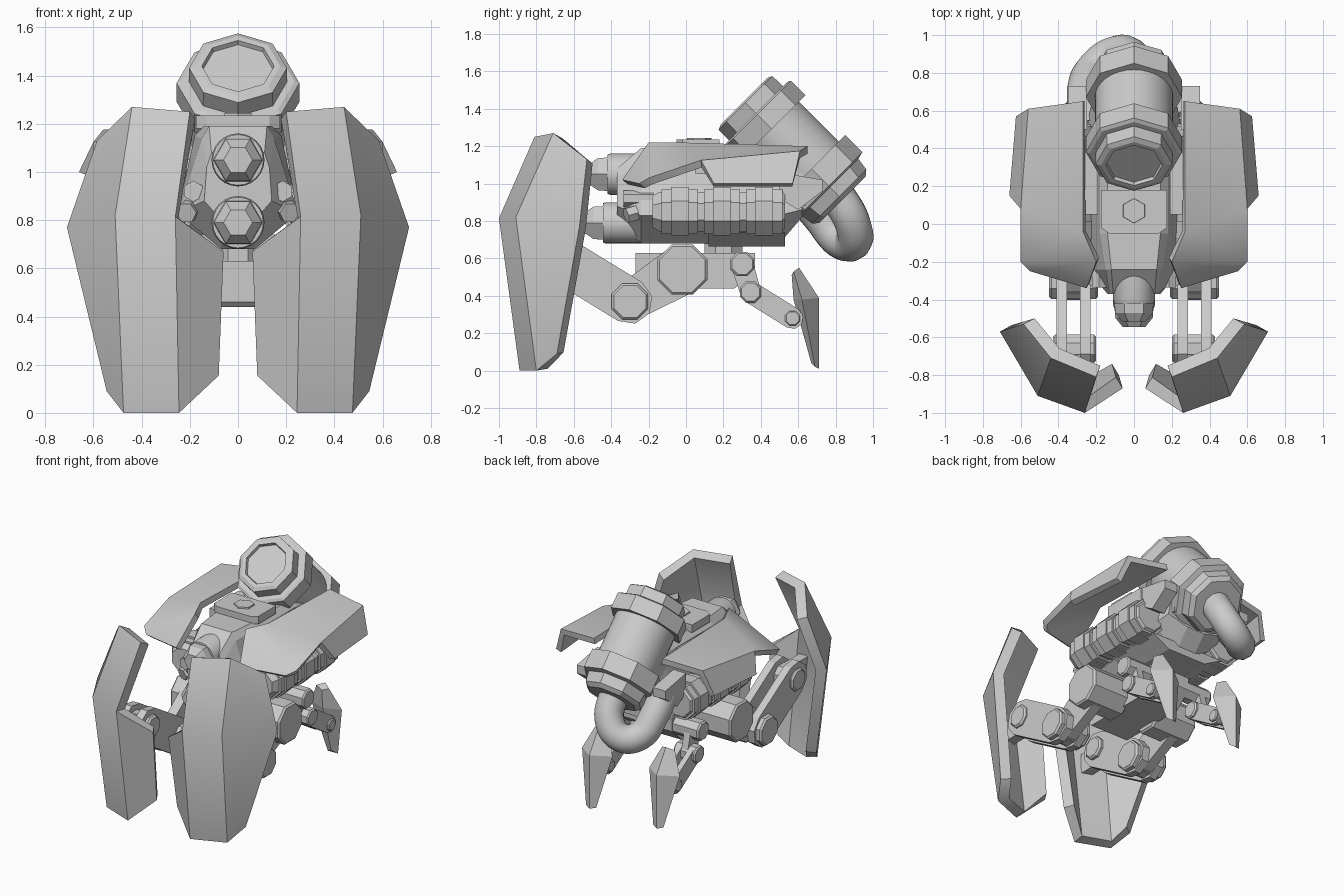
import bpy, bmesh, math
from mathutils import Vector

if "Cube" in bpy.data.objects:
    bpy.data.objects.remove(bpy.data.objects["Cube"])

grey = bpy.data.materials.new("plain_grey")
grey.diffuse_color = (0.6, 0.6, 0.6, 1)
grey.use_nodes = True
grey.node_tree.nodes["Principled BSDF"].inputs["Base Color"].default_value = grey.diffuse_color


def evaluated_mesh(ob):
    bpy.context.view_layer.update()
    return bpy.data.meshes.new_from_object(ob.evaluated_get(bpy.context.evaluated_depsgraph_get()))


def make(name, verts, faces, mirror=False, solid=0, smooth=0, recalc=True):
    me = bpy.data.meshes.new(name)
    me.from_pydata([tuple(v) for v in verts], [], faces)
    if recalc:
        bm = bmesh.new()
        bm.from_mesh(me)
        bmesh.ops.recalc_face_normals(bm, faces=bm.faces)
        bm.to_mesh(me)
        bm.free()
    me.materials.append(grey)
    ob = bpy.data.objects.new(name, me)
    bpy.context.collection.objects.link(ob)
    if solid:
        m = ob.modifiers.new("thickness", 'SOLIDIFY')
        m.thickness, m.offset, m.use_even_offset = solid, -1, True
        thick = evaluated_mesh(ob)
        ob.modifiers.clear()
        ob.data = thick
    if smooth:
        ob.data.shade_smooth()
        ob.data.set_sharp_from_angle(angle=math.radians(smooth))
    if mirror:
        ob.modifiers.new("mirror", 'MIRROR')
    return ob


def loft(name, rings, **kw):
    """Skin a list of equal-length rings and cap both ends."""
    n = len(rings[0])
    faces = [(k * n + i, k * n + (i + 1) % n, (k + 1) * n + (i + 1) % n, (k + 1) * n + i)
             for k in range(len(rings) - 1) for i in range(n)]
    last = (len(rings) - 1) * n
    faces += [tuple(range(n)), tuple(range(last, last + n))]
    return make(name, [v for r in rings for v in r], faces, **kw)


def lathe(name, origin, axis, steps, sides=8, phase=0.0, **kw):
    """Turn (distance, radius) steps around an axis."""
    q = Vector(axis).to_track_quat('Z', 'Y')
    rings = []
    for t, r in steps:
        ang = [2 * math.pi * (i + phase) / sides for i in range(sides)]
        rings.append([Vector(origin) + q @ Vector((r * math.cos(a), r * math.sin(a), t)) for a in ang])
    return loft(name, rings, **kw)


def prism(name, profile, x0, x1, **kw):
    """Extrude a (y, z) profile along x."""
    return loft(name, [[(x, y, z) for y, z in profile] for x in (x0, x1)], **kw)


def box(name, x, y, z, **kw):
    return prism(name, [(y[0], z[0]), (y[1], z[0]), (y[1], z[1]), (y[0], z[1])], x[0], x[1], **kw)


def link(name, p, r, q, s, x0, x1):
    """Round-ended bar between two joints, mirrored to both sides."""
    a = math.atan2(q[1] - p[1], q[0] - p[0])
    pts = []
    for c, rad, start in ((q, s, a - math.pi / 2), (p, r, a + math.pi / 2)):
        for i in range(5):
            b = start + i * math.pi / 4
            pts.append((c[0] + rad * math.cos(b), c[1] + rad * math.sin(b)))
    prism(name, pts, x0, x1, mirror=True)


def pin(name, p, r, x0, x1):
    b = min(0.012, r * 0.15)
    lathe(name, (0, p[0], p[1]), (1, 0, 0), [(x0, r - b), (x0 + b, r), (x1 - b, r), (x1, r - b)],
          phase=0.5, mirror=True)


# hull
def hull_ring(y, half):
    return [(x, y, z) for x, z in half] + [(-x, y, z) for x, z in reversed(half)]


loft("hull", [
    hull_ring(-.37, [(.11, 1.08), (.13, 1.02), (.14, .88), (.07, .80)]),
    hull_ring(-.24, [(.12, 1.19), (.15, 1.14), (.25, .83), (.07, .68)]),
    hull_ring(-.05, [(.14, 1.19), (.18, 1.15), (.25, .83), (.07, .68)]),
    hull_ring(.50, [(.14, 1.19), (.18, 1.15), (.25, .83), (.07, .68)]),
    hull_ring(.62, [(.13, 1.06), (.20, 1.00), (.23, .86), (.07, .82)])])
loft("hull_skirt", [[(x, y, z) for x, z in ((-.15, .665), (.15, .665), (.29, .74), (-.29, .74))]
                    for y in (.12, .53)])

# roof deck with hex bolt and side rails
deck = [(-.13, -.05), (.13, -.05), (.175, -.02), (.175, .18), (-.175, .18), (-.175, -.02)]
loft("roof_deck", [[(x, y, z) for x, y in deck] for z in (1.18, 1.235)])
lathe("roof_bolt", (0, .07, 1.2), (0, 0, 1), [(0, .07), (.045, .065)], sides=6, phase=0.5)
box("roof_rail", (.19, .26), (.05, .38), (1.05, 1.15), mirror=True)

# twin guns
for label, z, y in (("upper", 1.05, -.52), ("lower", .79, -.545)):
    lathe(label + "_gun_barrel", (0, y + .10, z), (0, 1, 0), [(0, .105), (.015, .11), (.25, .11)],
          sides=24, smooth=32)
    lathe(label + "_gun_tip", (0, y, z), (0, 1, 0), [(0, .06), (.05, .1), (.12, .104)], sides=6)

# sensor studs beside the guns
lathe("upper_stud", (.185, -.335, .92), (0, 1, 0), [(0, .044), (.16, .044)], sides=6, phase=.5, mirror=True)
lathe("lower_stud", (.215, -.32, .83), (-.3, .9, .25), [(0, .044), (.14, .044)], sides=6, mirror=True)

# side engine pods: core, three segments, one strap on each
lathe("pod_core", (.31, -.18, .85), (0, 1, 0), [(0, .09), (.04, .115), (.69, .115), (.71, .10)],
      phase=.5, mirror=True)
for i in range(3):
    y = -.13 + i * .225
    lathe(f"pod_segment_{i + 1}", (.31, y, .85), (0, 1, 0), [(0, .128), (.195, .128)], phase=.5, mirror=True)
    lathe(f"pod_strap_{i + 1}", (.31, y + .05, .853), (0, 1, 0), [(0, .14), (.095, .14)], phase=.5, mirror=True)

# shoulder armour plates
armour = [(.27, .65, 1.20), (.27, -.04, 1.22), (.20, -.20, 1.22), (.25, -.34, 1.02),
          (.55, -.25, 1.00), (.60, -.20, 1.03), (.60, .08, 1.125), (.56, .61, 1.175),
          (.66, .15, 1.00), (.625, .57, 1.00)]
make("shoulder_armour", armour, [(0, 1, 6, 7), (1, 2, 5, 6), (2, 3, 4, 5), (6, 8, 9, 7)],
     mirror=True, solid=.04, smooth=36, recalc=False)

# rear tank, tilted back and down
o, d = (0, .31, 1.44), (0, 1, -1)
lathe("tank_head", o, d, [(.02, .145), (0, .15), (0, .175), (.012, .203), (.12, .205)])
lathe("tank_body", o, d, [(.1, .207), (.6, .207)], sides=32, smooth=32)
lathe("tank_front_collar", o, d, [(.09, .235), (.10, .255), (.21, .255)])
lathe("tank_rear_collar", o, d, [(.51, .255), (.64, .255), (.65, .215), (.72, .205), (.745, .175)])
box("tank_mount", (-.20, .20), (.40, .64), (.88, 1.10))
prism("tank_bracket", [(.50, .92), (.60, .86), (.73, .96), (.73, 1.02), (.50, 1.06)], .25, .35, mirror=True)

# bent feed pipe
cu = bpy.data.curves.new("pipe_path", 'CURVE')
cu.dimensions, cu.bevel_depth, cu.bevel_resolution, cu.resolution_u = '3D', .098, 4, 6
sp = cu.splines.new('BEZIER')
path = [(0, .80, .95), (-.02, .89, .79), (-.11, .895, .69), (-.21, .82, .70), (-.255, .72, .82), (-.26, .62, .94)]
sp.bezier_points.add(len(path) - 1)
for bp, co in zip(sp.bezier_points, path):
    bp.co = co
    bp.handle_left_type = bp.handle_right_type = 'AUTO'
tmp = bpy.data.objects.new("pipe_path", cu)
bpy.context.collection.objects.link(tmp)
pipe_mesh = evaluated_mesh(tmp)
bpy.data.objects.remove(tmp)
pipe_mesh.materials.clear()
pipe_mesh.materials.append(grey)
pipe_mesh.shade_smooth()
bpy.context.collection.objects.link(bpy.data.objects.new("feed_pipe", pipe_mesh))

# lower chassis and turret neck
prism("chassis", [(-.27, .63), (.37, .63), (.37, .54), (.26, .44), (-.25, .44), (-.27, .46)], -.15, .15)
lathe("turret_neck", (0, .20, .6), (0, 0, 1), [(0, .11), (.1, .11)], phase=.5)

# front legs
hip, knee, ankle = (-.02, .54), (-.30, .37), (-.66, .59)
pin("front_hip", hip, .145, .12, .43)
link("front_upper_leg", hip, .135, knee, .105, .285, .355)
pin("front_knee", knee, .105, .19, .45)
for label, x0, x1 in (("inner", .23, .285), ("outer", .355, .41)):
    link("front_lower_leg_" + label, knee, .122, ankle, .122, x0, x1)
pin("front_ankle", ankle, .08, .20, .43)
box("shield_mount", (.285, .355), (-.87, -.64), (.52, .66), mirror=True)

# leg shields
shield = [(.20, -.81, 1.25), (.26, -1.0, .815), (.245, -.89, 0),
          (.44, -.71, 1.27), (.51, -.91, .82), (.475, -.80, 0),
          (.585, -.53, 1.13), (.71, -.57, .77), (.545, -.69, .09),
          (.06, -.87, .67), (.08, -.80, .155)]
make("leg_shield", shield, [(0, 1, 4, 3), (1, 2, 5, 4), (3, 4, 7, 6), (4, 5, 8, 7), (9, 10, 2, 1)],
     mirror=True, solid=.07, smooth=36, recalc=False)

# rear legs
rhip, rknee, rankle, rx = (.30, .57), (.345, .42), (.57, .28), .265
pin("rear_hip", rhip, .07, .10, rx + .085)
link("rear_upper_leg", rhip, .06, rknee, .055, rx - .025, rx + .025)
pin("rear_knee", rknee, .062, rx - .085, rx + .085)
for label, x0, x1 in (("inner", -.065, -.025), ("outer", .025, .065)):
    link("rear_lower_leg_" + label, rknee, .058, rankle, .058, rx + x0, rx + x1)
pin("rear_ankle", rankle, .043, rx - .08, rx + .08)


# rear feet: claw blades with a ridge
def claw(w, inner, side, ridge):
    return [(rx, *inner), (rx + w, *side), (rx, *ridge), (rx - w, *side)]


loft("rear_foot", [
    claw(.05, (.565, .51), (.575, .53), (.605, .55)),
    claw(.12, (.575, .38), (.62, .38), (.71, .39)),
    claw(.04, (.67, .04), (.69, .02), (.71, .01))], mirror=True)
